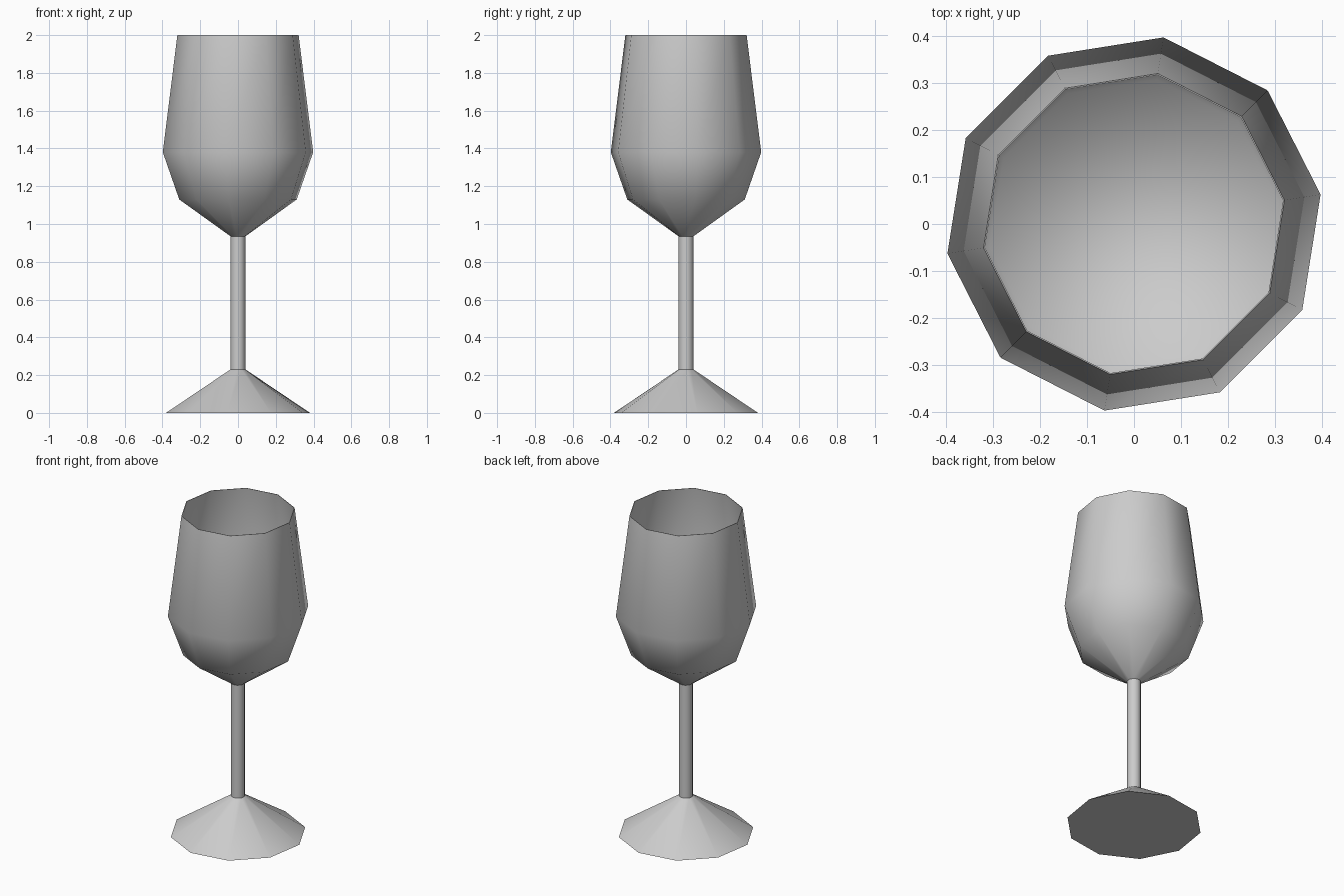
import bpy, bmesh, math

cube = bpy.data.objects.get("Cube")
if cube:
    bpy.data.objects.remove(cube, do_unlink=True)

SIDES = 10
START = math.radians(45)

glass = bpy.data.materials.new("plain_grey")
glass.use_nodes = True
grey = (0.6, 0.6, 0.6, 1)
glass.diffuse_color = grey
glass.node_tree.nodes["Principled BSDF"].inputs["Base Color"].default_value = grey


def lathe(name, profile, cap_start=False, cap_end=False):
    """Turn a (radius, height) profile into a ten-sided smooth part."""
    bm = bmesh.new()
    rings = []
    for r, z in profile:
        angles = [START + math.tau * i / SIDES for i in range(SIDES)]
        rings.append([bm.verts.new((r * math.cos(a), r * math.sin(a), z)) for a in angles])
    for low, high in zip(rings, rings[1:]):
        for i in range(SIDES):
            j = (i + 1) % SIDES
            bm.faces.new((low[i], low[j], high[j], high[i]))
    if cap_start:
        bm.faces.new(rings[0][::-1])
    if cap_end:
        bm.faces.new(rings[-1])
    mesh = bpy.data.meshes.new(name)
    bm.to_mesh(mesh)
    bm.free()
    mesh.materials.append(glass)
    obj = bpy.data.objects.new(name, mesh)
    bpy.context.collection.objects.link(obj)
    bpy.ops.object.select_all(action="DESELECT")
    obj.select_set(True)
    bpy.context.view_layer.objects.active = obj
    bpy.ops.object.shade_smooth_by_angle(angle=math.radians(80))
    return obj


# Conical foot with a flat underside
lathe("foot", [(0.386, 0), (0.04, 0.23)], cap_start=True)

# Slim stem
lathe("stem", [(0.04, 0.23), (0.04, 0.935)])

# Bowl: outer wall up to the rim, then thin inner wall down to a flat floor
lathe("bowl", [(0.04, 0.935), (0.315, 1.13), (0.403, 1.38), (0.325, 2.0),
               (0.322, 2.0), (0.4, 1.38), (0.312, 1.133)], cap_end=True)
